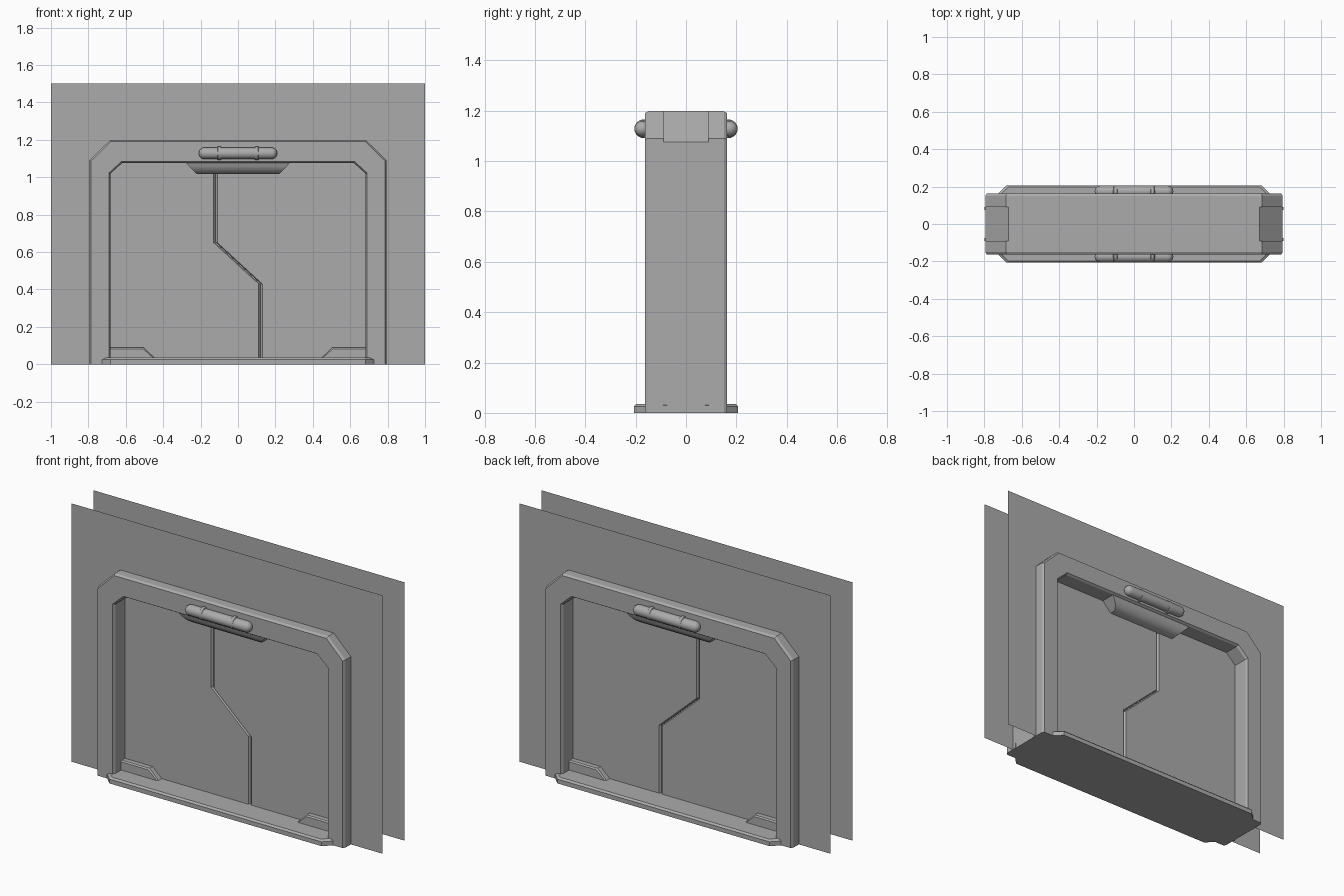
import bpy, bmesh
from math import cos, sin, pi

cube = bpy.data.objects.get("Cube")
if cube:
    bpy.data.objects.remove(cube, do_unlink=True)

SHADE = (0.41, 0.41, 0.41, 1)
grey = bpy.data.materials.new("plain_grey")
grey.use_nodes = True
grey.diffuse_color = SHADE
grey.node_tree.nodes["Principled BSDF"].inputs["Base Color"].default_value = SHADE


def loft(name, sections, smooth=None):
    """Skin a list of equal-length point loops; one loop alone makes a flat sheet."""
    bm = bmesh.new()
    loops = [[bm.verts.new(p) for p in s] for s in sections]
    bm.faces.new(loops[0])
    if len(loops) > 1:
        bm.faces.new(loops[-1][::-1])
        n = len(loops[0])
        for a, b in zip(loops, loops[1:]):
            for i in range(n):
                j = (i + 1) % n
                bm.faces.new((a[i], b[i], b[j], a[j]))
        bmesh.ops.recalc_face_normals(bm, faces=bm.faces)
    mesh = bpy.data.meshes.new(name)
    bm.to_mesh(mesh)
    bm.free()
    mesh.materials.append(grey)
    obj = bpy.data.objects.new(name, mesh)
    bpy.context.collection.objects.link(obj)
    if smooth:
        bpy.ops.object.select_all(action='DESELECT')
        obj.select_set(True)
        bpy.context.view_layer.objects.active = obj
        bpy.ops.object.shade_smooth_by_angle(angle=smooth)
    return obj


def at_y(profile, y):
    return [(x, y, z) for x, z in profile]


def at_z(profile, z):
    return [(x, y, z) for x, y in profile]


def arch(half):
    """Mirror the right half of an arch (bottom to top) into a full path."""
    return half + [(-x, z) for x, z in reversed(half)]


# Frame: arch section with bevelled rims and recessed outer corners
def frame_profile(inset=0, recess=0):
    outer = [(0.795 - inset, 0), (0.795 - inset, 1.09 - inset / 2 - recess),
             (0.685 - inset / 2 - recess, 1.198 - inset)]
    inner = [(0.683 + inset, 0), (0.683 + inset, 1.018 + inset / 2),
             (0.618 + inset / 2, 1.077 + inset)]
    return arch(outer) + arch(inner)[::-1]


rim, body, cut = frame_profile(0.008), frame_profile(), frame_profile(0, 0.014)
half_depth = [(0.163, rim), (0.15, body), (0.09, body), (0.09, cut)]
loft("door_frame", [at_y(p, -y) for y, p in half_depth]
     + [at_y(p, y) for y, p in reversed(half_depth)])

# Wall sheets with the doorway cut out
wall = arch([(1, 0), (1, 1.5)])
doorway = arch([(0.74, 0), (0.74, 1.06), (0.66, 1.14)])
outline = wall + doorway[::-1]
loft("front_wall", [at_y(outline, -0.1)])
loft("back_wall", [at_y(outline, 0.1)[::-1]])

# Two sliding door panels meeting at a stepped, chamfered seam
seam = [(0.12, 0), (0.12, 0.43), (-0.12, 0.65), (-0.12, 1.1)]
for side, name in ((-1, "right_door_panel"), (1, "left_door_panel")):
    def panel(gap):
        return [(x + side * gap, z) for x, z in seam] + [(side * 0.7, 1.1), (side * 0.7, 0)]
    loft(name, [at_y(panel(g), y) for y, g in
                ((-0.062, 0.01), (-0.05, 0.001), (0.05, 0.001), (0.062, 0.01))])


# Threshold plate with clipped corners and a bevelled top
def plate(inset):
    x, y, c = 0.73 - inset, 0.207 - inset, 0.048
    return [(x, y - c), (x - c, y), (c - x, y), (-x, y - c),
            (-x, c - y), (c - x, -y), (x - c, -y), (x, c - y)]


loft("threshold", [at_z(plate(0), 0), at_z(plate(0), 0.025), at_z(plate(0.01), 0.035)])


# Header housing hanging under the lintel, its faces curving inward
def rect(x, y):
    return [(x, y), (-x, y), (-x, -y), (x, -y)]


loft("header_housing", [at_z(rect(x, y), z) for x, y, z in
     ((0.285, 0.15, 1.085), (0.262, 0.143, 1.06),
      (0.24, 0.127, 1.036), (0.222, 0.1, 1.018))], 0.7)


def ring(x, r, y):
    return [(x, y + r * cos(a * pi / 12), 1.128 + r * sin(a * pi / 12)) for a in range(24)]


for side, where in ((-1, "front"), (1, "back")):
    # Lamp: rounded tube held by two clips
    r, steps = 0.031, [i * pi / 12 for i in range(7)]
    cap = [(0.21 - r + r * cos(a), max(r * sin(a), 0.001)) for a in steps]
    tube = cap + [(-x, q) for x, q in reversed(cap)]
    loft(where + "_lamp", [ring(x, q, side * 0.174) for x, q in tube], 0.6)
    for x in (-0.1, 0.1):
        loft(where + "_lamp_clip", [ring(x + d, q, side * 0.168) for d, q in
             ((-0.011, 0.033), (-0.008, 0.037), (0.008, 0.037), (0.011, 0.033))], 0.6)

    for s in (-1, 1):
        # Corner guards at the foot of the door
        def guard(i):
            return [(s * 0.69, 0), (s * (0.445 + i), 0), (s * (0.445 + i), 0.033),
                    (s * (0.505 + i / 2), 0.09 - i), (s * 0.69, 0.09 - i)]
        loft(where + "_corner_guard", [at_y(guard(0), side * 0.055),
             at_y(guard(0), side * 0.09), at_y(guard(0.007), side * 0.097)])

        # Small foot brackets on the outside of the legs
        foot = [(s * 0.78, 0), (s * 0.798, 0), (s * 0.798, 0.03), (s * 0.78, 0.038)]
        loft(where + "_foot_bracket", [at_y(foot, side * 0.075), at_y(foot, side * 0.092)])
